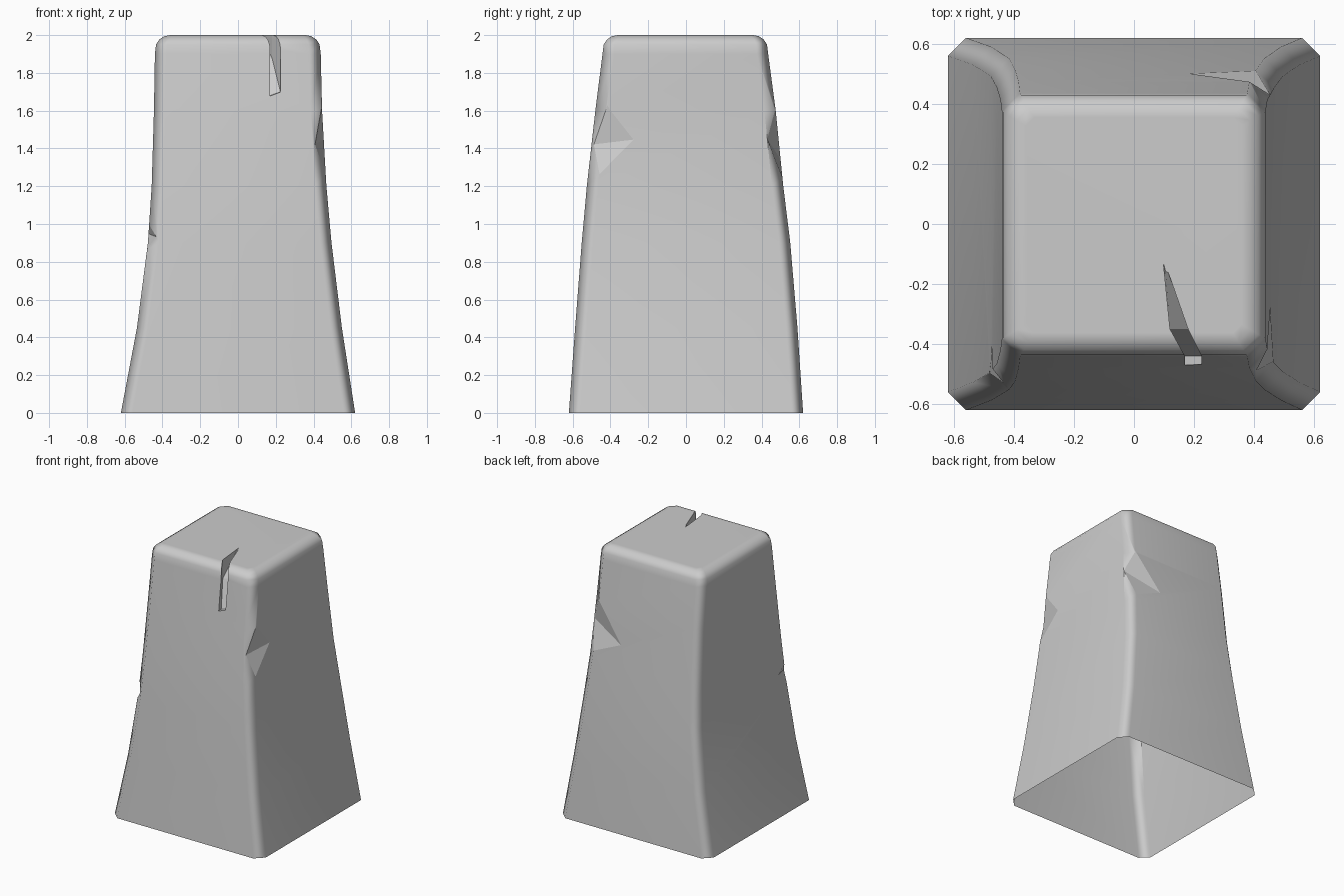
import bpy
import bmesh
import math
from mathutils import Vector

if "Cube" in bpy.data.objects:
    bpy.data.objects.remove(bpy.data.objects["Cube"], do_unlink=True)

stone = bpy.data.materials.new("stone_grey")
stone.use_nodes = True
GREY = (0.6, 0.6, 0.6, 1)
stone.diffuse_color = GREY
stone.node_tree.nodes["Principled BSDF"].inputs["Base Color"].default_value = GREY


def finish(name, bm, smooth):
    bmesh.ops.recalc_face_normals(bm, faces=bm.faces)
    for f in bm.faces:
        f.smooth = smooth
    mesh = bpy.data.meshes.new(name)
    bm.to_mesh(mesh)
    bm.free()
    mesh.materials.append(stone)
    obj = bpy.data.objects.new(name, mesh)
    bpy.context.collection.objects.link(obj)
    return obj


def loft(name, rings, smooth):
    """Skin a closed solid through rings with equal point counts."""
    bm = bmesh.new()
    loops = [[bm.verts.new(p) for p in ring] for ring in rings]
    n = len(loops[0])
    for a, b in zip(loops, loops[1:]):
        for i in range(n):
            j = (i + 1) % n
            bm.faces.new((a[i], a[j], b[j], b[i]))
    bm.faces.new(loops[0])
    bm.faces.new(loops[-1])
    return finish(name, bm, smooth)


def octagon(z, left, right, front, back, c):
    """Rectangle with cut corners."""
    return [(left + c, front, z), (right - c, front, z), (right, front + c, z),
            (right, back - c, z), (right - c, back, z), (left + c, back, z),
            (left, back - c, z), (left, front + c, z)]


def chip(name, tip, deep, upper, lower, outside):
    """Wedge that knocks a splinter off a corner, fanning out from its tip."""
    tip = Vector(tip)
    bm = bmesh.new()
    bm.verts.new(tip)
    bm.verts.new(outside)
    for p in (deep, upper, lower):
        bm.verts.new(tip + (Vector(p) - tip) * 1.6)
    bmesh.ops.convex_hull(bm, input=bm.verts)
    return finish(name, bm, False)


# Flared pillar: height, left, right, front, back
levels = [(0, -.62, .62, -.62, .62),
          (.45, -.535, .55, -.587, .59),
          (.9, -.477, .495, -.552, .552),
          (1.2, -.457, .468, -.525, .515),
          (1.6, -.445, .445, -.48, .475),
          (1.9, -.44, .438, -.442, .435)]
rings = [octagon(*lv, .06) for lv in levels]

# Rounded top rim
_, left, right, front, back = levels[-1]
R = .08
for k in range(1, 5):
    a = math.radians(22.5 * k)
    d = R * (1 - math.cos(a))
    rings.append(octagon(1.92 + R * math.sin(a), left + d, right - d,
                         front + d, back - d, .06 - .4 * d))
pillar = loft("pillar", rings, True)

# Crack through the front of the rim: y, left x, right x, floor height
crack = [(-.6, .17, .225, 1.67), (-.44, .17, .225, 1.68),
         (-.35, .12, .18, 1.86), (-.13, .098, .103, 2.0)]
cutters = [
    loft("crack_cutter", [[(l, y, z), (r, y, z + .02), (r, y, 2.2), (l, y, 2.2)]
                          for y, l, r, z in crack], False),
    chip("front_chip_cutter", (.46, -.25, 1.45), (.405, -.5, 1.42),
         (.447, -.41, 1.64), (.465, -.46, 1.26), (.9, -.8, 1.43)),
    chip("back_chip_cutter", (.18, .502, 1.34), (.455, .43, 1.45),
         (.41, .472, 1.66), (.42, .518, 1.22), (.8, .9, 1.4)),
    chip("small_nick_cutter", (-.476, -.4, .95), (-.44, -.51, .935),
         (-.474, -.475, 1.0), (-.479, -.48, .88), (-.8, -.8, .94)),
]
for cutter in cutters:
    cut = pillar.modifiers.new(cutter.name, 'BOOLEAN')
    cut.operation = 'DIFFERENCE'
    cut.solver = 'EXACT'
    cut.object = cutter
    cutter.hide_render = True

# Bake the cuts, then remove the helpers
bpy.context.view_layer.update()
carved = bpy.data.meshes.new_from_object(
    pillar.evaluated_get(bpy.context.evaluated_depsgraph_get()))
pillar.modifiers.clear()
pillar.data = carved
for cutter in cutters:
    bpy.data.objects.remove(cutter, do_unlink=True)

# Open underside; crisp edges around the chips, soft elsewhere
bm = bmesh.new()
bm.from_mesh(carved)
bmesh.ops.delete(bm, geom=[f for f in bm.faces if f.normal.z < -.9
                           and f.calc_center_median().z < .01], context='FACES')
for e in bm.edges:
    if len(e.link_faces) == 2:
        a, b = e.link_faces
        e.smooth = a.smooth and b.smooth and e.calc_face_angle(0) < math.radians(60)
for f in bm.faces:
    f.material_index = 0
bm.to_mesh(carved)
bm.free()
carved.materials.clear()
carved.materials.append(stone)

soft = pillar.modifiers.new("even_shading", 'WEIGHTED_NORMAL')
soft.keep_sharp = True
